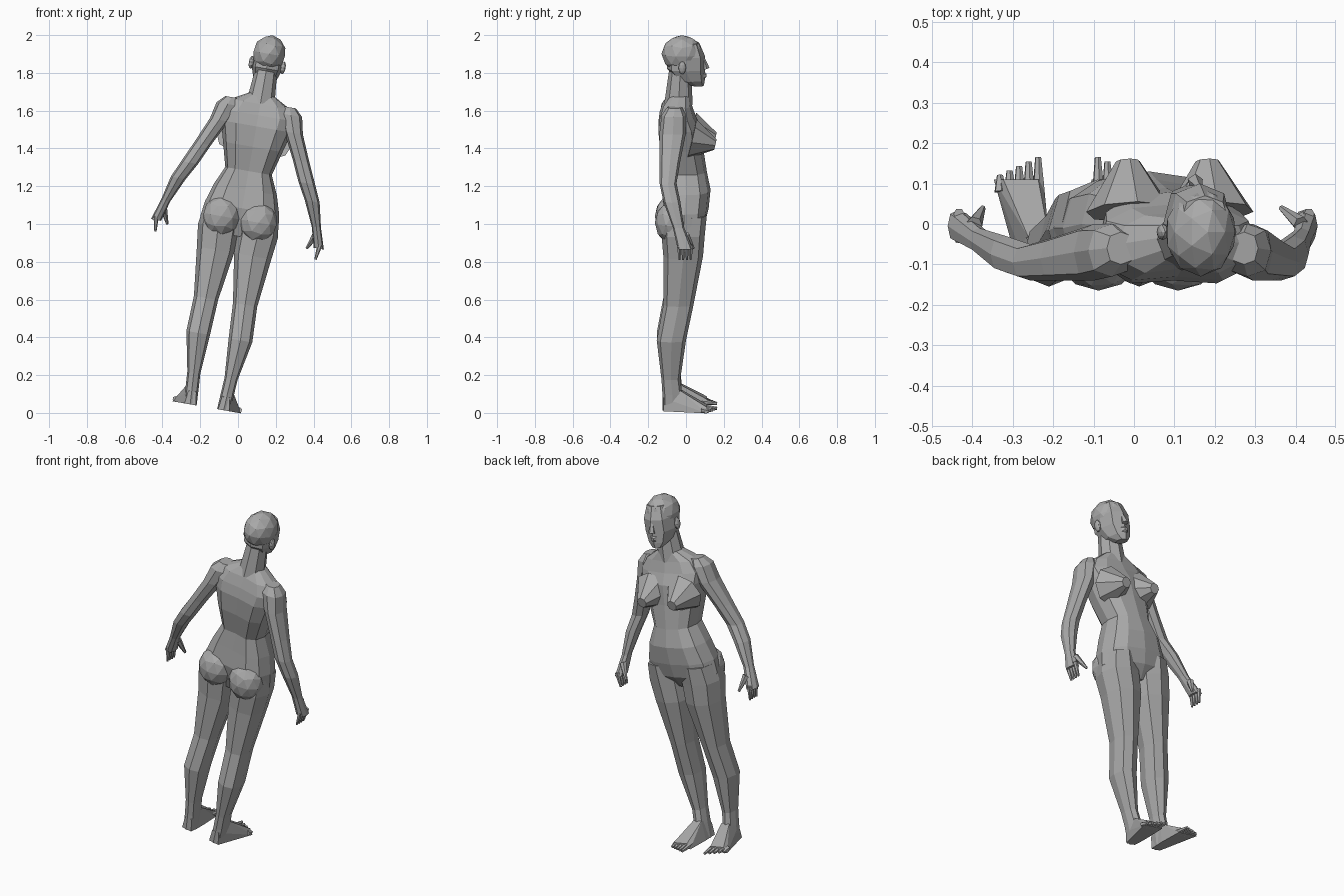
import bpy, bmesh
from math import sin, cos, pi, radians, copysign
from mathutils import Matrix, Vector

if "Cube" in bpy.data.objects:
    bpy.data.objects.remove(bpy.data.objects["Cube"])

# One plain grey for the whole figure
grey = bpy.data.materials.new("plain_grey")
grey.use_nodes = True
grey.diffuse_color = (.4, .4, .4, 1)
grey.node_tree.nodes["Principled BSDF"].inputs["Base Color"].default_value = grey.diffuse_color


def finish(name, bm, mirror):
    """Turn a bmesh into a flat-shaded object leaning with the body."""
    bmesh.ops.recalc_face_normals(bm, faces=bm.faces)
    mesh = bpy.data.meshes.new(name)
    bm.to_mesh(mesh)
    bm.free()
    mesh.materials.append(grey)
    obj = bpy.data.objects.new(name, mesh)
    bpy.context.collection.objects.link(obj)
    obj.location.x = -.17
    obj.rotation_euler.y = radians(10)
    if mirror:
        obj.modifiers.new("other_side", "MIRROR")
    return obj


def section(bm, x_min, x_max, back, front, height, sides):
    """Add one slightly squared oval ring of vertices."""
    ring = []
    for i in range(sides):
        angle = 2 * pi * i / sides
        across, along = (copysign(abs(t) ** .8, t) for t in (cos(angle), sin(angle)))
        x = (x_min + x_max + across * (x_max - x_min)) / 2
        y = (back + front + along * (front - back)) / 2
        ring.append(bm.verts.new((x, y, height)))
    return ring


def loft(name, rings, sides=8, mirror=True):
    """Skin rings given as (x min, x max, back, front, height)."""
    bm = bmesh.new()
    loops = [section(bm, *ring, sides) for ring in rings]
    for low, high in zip(loops, loops[1:]):
        for i in range(sides):
            j = (i + 1) % sides
            bm.faces.new((low[i], low[j], high[j], high[i]))
    bm.faces.new(loops[0])
    bm.faces.new(loops[-1])
    return finish(name, bm, mirror)


def centred(name, rings, sides):
    """Loft on the midline from (half width, back, front, height)."""
    return loft(name, [(-half, half, *rest) for half, *rest in rings], sides, False)


def ball(name, centre, size, mirror=True):
    """Low-poly ellipsoid."""
    bm = bmesh.new()
    bmesh.ops.create_icosphere(bm, subdivisions=2, radius=1)
    bmesh.ops.scale(bm, vec=size, verts=bm.verts)
    bmesh.ops.translate(bm, vec=centre, verts=bm.verts)
    return finish(name, bm, mirror)


def taper(name, start, end, start_radius, end_radius, sides=6, mirror=True):
    """Straight tapered prism between two points."""
    start, end = Vector(start), Vector(end)
    axis = end - start
    turn = axis.to_track_quat("Z", "Y").to_matrix().to_4x4()
    bm = bmesh.new()
    bmesh.ops.create_cone(bm, cap_ends=True, segments=sides, radius1=start_radius,
                          radius2=end_radius, depth=axis.length,
                          matrix=Matrix.Translation((start + end) / 2) @ turn)
    return finish(name, bm, mirror)


# Torso with a shallow spine groove
torso = centred("torso", [
    (.09, -.08, .05, .95), (.21, -.12, .1, 1.02), (.2, -.14, .12, 1.1),
    (.17, -.13, .13, 1.2), (.125, -.12, .11, 1.3), (.16, -.15, .09, 1.43),
    (.19, -.16, .08, 1.54), (.2, -.15, .05, 1.6), (.16, -.13, .03, 1.66),
    (.07, -.09, .02, 1.71)], 12)
for v in torso.data.vertices:
    if abs(v.co.x) < .01 and v.co.y < -.1:
        v.co.y += .02

taper("breast", (.1, .03, 1.49), (.1, .155, 1.46), .11, .03, 8)
ball("buttock", (.1, -.08, 1.04), (.1, .085, .11))

# Neck and head
taper("neck", (0, -.04, 1.66), (0, -.03, 1.85), .075, .058, 8, False)
ball("cranium", (0, -.02, 1.93), (.088, .11, .1), False)
centred("face", [(.03, .03, .095, 1.76), (.06, -.05, .1, 1.79), (.08, -.1, .1, 1.85),
                 (.08, -.1, .1, 1.92), (.06, -.06, .07, 1.99)], 8)
taper("nose", (0, .105, 1.85), (0, .09, 1.91), .02, .008, 5, False)
taper("lips", (0, .09, 1.815), (0, .108, 1.815), .025, .01, 6, False)
ball("ear", (.085, -.02, 1.87), (.014, .02, .035))

# Arm down to the palm
loft("arm", [
    (.12, .19, -.1, -.02, 1.67), (.11, .23, -.13, 0, 1.63), (.15, .25, -.14, 0, 1.54),
    (.22, .31, -.14, -.03, 1.4), (.27, .36, -.14, -.05, 1.29), (.32, .4, -.12, -.03, 1.2),
    (.38, .43, -.07, -.01, 1.07), (.41, .465, -.045, .035, .96)])
for i in range(4):
    y = .02 * i - .035
    taper(f"finger_{i + 1}", (.44, y, .98), (.43, y, .9), .014, .006)
taper("thumb", (.41, 0, 1.03), (.375, .04, .95), .02, .007)

# Leg down to the heel
loft("leg", [
    (.02, .2, -.12, .11, 1.08), (0, .215, -.13, .1, .98), (0, .2, -.12, .09, .86),
    (.04, .17, -.12, .04, .6), (.05, .177, -.155, 0, .41), (.065, .135, -.13, -.03, .2),
    (.06, .13, -.125, -.02, .12), (.055, .125, -.125, -.02, .03)])

# Foot wedge with a flat sole, narrowing in height towards the toes
bm = bmesh.new()
for y, inner, outer, top in ((-.12, .06, .12, .1), (-.03, .055, .13, .14), (.11, .06, .185, .06)):
    for x in (inner, outer):
        bm.verts.new((x, y, .03))
        bm.verts.new((x * .7 + (inner + outer) * .15, y, top))
bmesh.ops.convex_hull(bm, input=bm.verts)
finish("foot", bm, True)
for i in range(5):
    x = .075 + .024 * i
    taper(f"toe_{i + 1}", (x, .08, .045), (x, .165 - .011 * i, .038), .016, .008)
